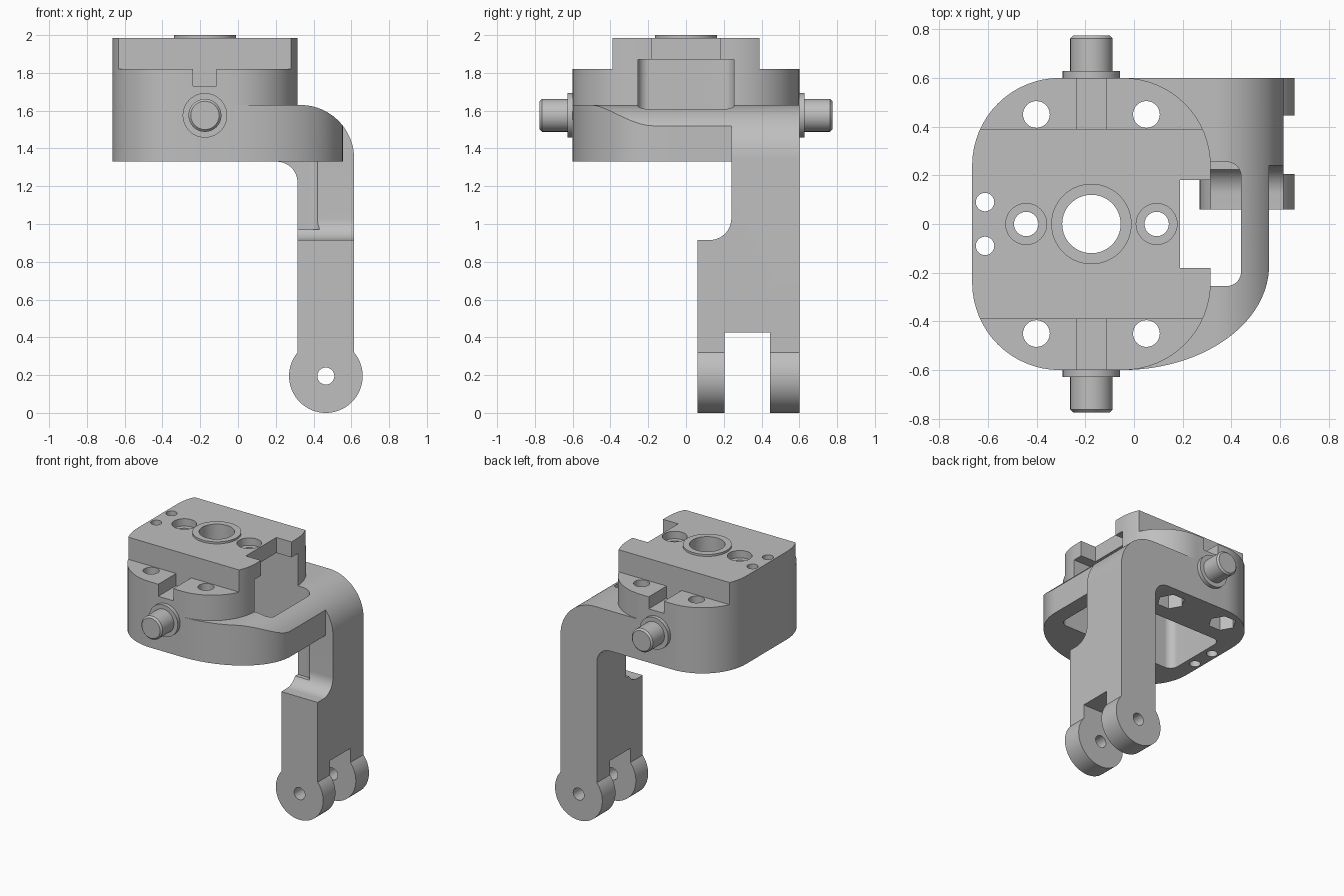
import bpy, bmesh
from math import sin, cos, pi, radians
from mathutils import Vector

old = bpy.data.objects.get("Cube")
if old:
    bpy.data.objects.remove(old)

grey = bpy.data.materials.new("machined grey")
grey.use_nodes = True
COLOR = (0.52, 0.52, 0.52, 1)
grey.diffuse_color = COLOR
grey.node_tree.nodes["Principled BSDF"].inputs["Base Color"].default_value = COLOR


def arc(cx, cy, rx, a0, a1, ry=None, n=16):
    """Points on an arc, angles in degrees."""
    ry = ry or rx
    steps = [radians(a0 + (a1 - a0) * i / n) for i in range(n + 1)]
    return [(cx + rx * cos(a), cy + ry * sin(a)) for a in steps]


def prism(name, pts, axis, lo, hi):
    """Extrude a closed outline along an axis; outline uses the other two axes in order."""
    place = {"x": lambda a, b, d: (d, a, b),
             "y": lambda a, b, d: (a, d, b),
             "z": lambda a, b, d: (a, b, d)}[axis]
    bm = bmesh.new()
    face = bm.faces.new([bm.verts.new(place(a, b, lo)) for a, b in pts])
    ext = bmesh.ops.extrude_face_region(bm, geom=[face])
    moved = [g for g in ext["geom"] if isinstance(g, bmesh.types.BMVert)]
    bmesh.ops.translate(bm, verts=moved, vec=Vector(place(0, 0, hi - lo)))
    bmesh.ops.recalc_face_normals(bm, faces=bm.faces)
    mesh = bpy.data.meshes.new(name)
    bm.to_mesh(mesh)
    bm.free()
    mesh.materials.append(grey)
    ob = bpy.data.objects.new(name, mesh)
    bpy.context.collection.objects.link(ob)
    return ob


def box(name, x0, x1, y0, y1, z0, z1):
    return prism(name, [(x0, y0), (x1, y0), (x1, y1), (x0, y1)], "z", z0, z1)


def cyl(name, a, b, r, axis, lo, hi, n=48):
    return prism(name, arc(a, b, r, 0, 360, n=n)[:-1], axis, lo, hi)


def rounded(x0, x1, y0, y1, r):
    return (arc(x1 - r, y1 - r, r, 0, 90) + arc(x0 + r, y1 - r, r, 90, 180)
            + arc(x0 + r, y0 + r, r, 180, 270) + arc(x1 - r, y0 + r, r, 270, 360))


def combine(ob, other, operation):
    """Boolean with another object, which is then removed."""
    mod = ob.modifiers.new(operation, "BOOLEAN")
    mod.operation, mod.object, mod.solver = operation, other, "EXACT"
    bpy.context.view_layer.objects.active = ob
    bpy.ops.object.modifier_apply(modifier=mod.name)
    bpy.data.objects.remove(other)


def cut(ob, other):
    combine(ob, other, "DIFFERENCE")


CX = -0.175            # centre line of the body
BOTTOM, FLANGE, TOP = 1.33, 1.63, 1.985
bend = arc(0.33, 1.345, 0.285, 90, 0, n=24)

# Main body with stepped shoulders and keyways
body = prism("bracket", rounded(-0.665, 0.315, -0.6, 0.6, 0.36), "z", BOTTOM, TOP)
for s in (-1, 1):
    y0, y1 = sorted((s * 0.39, s * 0.8))
    cut(body, box("shoulder_cut", -1, 1, y0, y1, 1.82, 2.2))
    cut(body, box("keyway_cut", CX - 0.062, CX + 0.062, y0, y1, 1.73, 2.2))

# Side flange, its top following the bend of the arm
flange = prism("flange", [(-0.05, 0.6)] + arc(-0.05, -0.17, 0.605, 270, 360, 0.43, 28)
               + [(0.555, 0.6)], "z", BOTTOM, FLANGE)
combine(flange, prism("bend_shape", [(-0.2, 1.2), (-0.2, FLANGE)] + bend + [(0.615, 1.2)],
                      "y", -0.8, 0.8), "INTERSECT")

# Hanging arm with a forked, round-ended foot
arm = prism("arm", [(0.1, FLANGE)] + bend + arc(0.465, 0.195, 0.195, 39.7, -219.7, n=48)
            + arc(0.205, 1.22, 0.11, 0, 90) + [(0.1, BOTTOM)], "y", 0.06, 0.6)
side = ([(0.8, -0.1), (0.8, 1.8), (0.24, 1.8)] + arc(0.125, 1.03, 0.115, 0, -90)
        + [(0.0, 0.915), (0.0, -0.1)])
combine(arm, prism("arm_side_shape", side, "x", -0.2, 1), "INTERSECT")
cut(arm, box("fork_gap", 0, 1, 0.205, 0.445, -0.1, 0.425))
cut(arm, cyl("fork_pin_hole", 0.465, 0.195, 0.045, "y", -0.1, 0.8, 32))

combine(body, flange, "UNION")
combine(body, arm, "UNION")
combine(body, cyl("centre_ring", CX, 0, 0.165, "z", 1.93, 2.0, 64), "UNION")

# Open pocket underneath and the notch above it
cut(body, prism("pocket", rounded(-0.545, 0.44, -0.255, 0.255, 0.06), "z", 0.97, 1.87))
cut(body, box("notch", 0.19, 0.42, -0.18, 0.18, 1.8, 2.2))

# Centre bore and counterbored holes
cut(body, cyl("centre_bore", CX, 0, 0.12, "z", 1.7, 2.2, 64))
for s in (-1, 1):
    x = CX + s * 0.268
    cut(body, cyl("bore", x, 0, 0.05, "z", 1.7, 2.2))
    cut(body, cyl("counterbore", x, 0, 0.084, "z", 1.93, 2.2))
    cut(body, cyl("dowel_hole", -0.612, s * 0.09, 0.038, "z", 1.2, 2.2, 32))
    # Shoulder bolt holes with hexagonal nut pockets below
    for t in (-1, 1):
        bx, by = CX + t * 0.226, s * 0.45
        cut(body, cyl("bolt_hole", bx, by, 0.055, "z", 1.2, 2.2, 32))
        cut(body, cyl("nut_pocket", bx, by, 0.095, "z", 1.2, 1.45, 6))

# Trunnion pins with collars and chamfered tips
parts = [body]
for s, label in ((-1, "front"), (1, "back")):
    pin = cyl(label + "_pin", CX, 1.575, 0.087, "y", *sorted((s * 0.59, s * 0.775)))
    bm = bmesh.new()
    bm.from_mesh(pin.data)
    rim = [e for e in bm.edges if all(abs(v.co.y) > 0.77 for v in e.verts)]
    bmesh.ops.bevel(bm, geom=rim, offset=0.012, segments=1, affect="EDGES")
    bm.to_mesh(pin.data)
    bm.free()
    combine(pin, cyl("collar", CX, 1.575, 0.118, "y", *sorted((s * 0.59, s * 0.628))), "UNION")
    parts.append(pin)

# Smooth curved faces, keep crisp edges
bpy.ops.object.select_all(action="DESELECT")
for ob in parts:
    ob.select_set(True)
bpy.context.view_layer.objects.active = body
bpy.ops.object.shade_smooth_by_angle(angle=radians(25))
